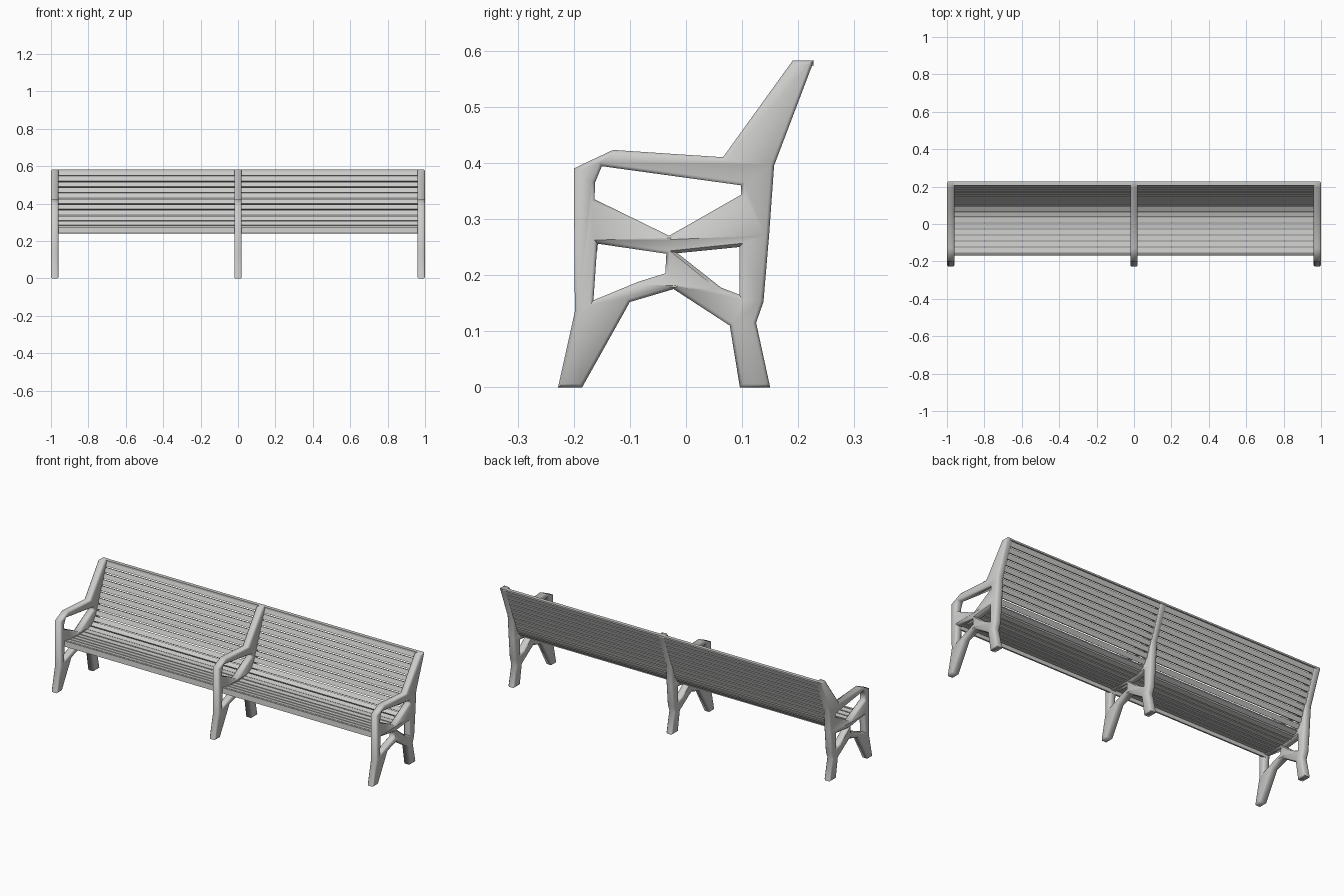
import bpy, bmesh, math
from mathutils import Matrix, Vector

if "Cube" in bpy.data.objects:
    bpy.data.objects.remove(bpy.data.objects["Cube"])

grey = bpy.data.materials.new("warm grey")
grey.diffuse_color = (0.60, 0.60, 0.59, 1)
grey.use_nodes = True
grey.node_tree.nodes["Principled BSDF"].inputs["Base Color"].default_value = grey.diffuse_color

# Side frame: outline and openings as (y, z) points
OUTLINE = [(-0.228, 0), (-0.185, 0), (-0.10, 0.152), (-0.022, 0.175), (0.078, 0.11),
           (0.096, 0), (0.15, 0), (0.125, 0.115), (0.138, 0.152), (0.148, 0.27), (0.157, 0.395),
           (0.228, 0.582), (0.19, 0.582), (0.066, 0.41), (-0.13, 0.423), (-0.20, 0.39),
           (-0.198, 0.135)]
OPENINGS = [
    [(-0.15, 0.394), (0.098, 0.36), (0.098, 0.343), (-0.03, 0.27), (-0.163, 0.335), (-0.162, 0.365)],
    [(-0.158, 0.256), (-0.035, 0.238), (-0.037, 0.203), (-0.085, 0.188), (-0.165, 0.155)],
    [(-0.015, 0.239), (0.095, 0.25), (0.095, 0.165), (0.062, 0.178)],
]
CHAMFER = 0.006


def smooth(ob, angle):
    bpy.ops.object.select_all(action='DESELECT')
    ob.select_set(True)
    bpy.context.view_layer.objects.active = ob
    bpy.ops.object.shade_smooth_by_angle(angle=math.radians(angle))


def frame_mesh():
    curve = bpy.data.curves.new("frame_profile", 'CURVE')
    curve.dimensions = '2D'
    curve.fill_mode = 'BOTH'
    curve.extrude = 0.02
    for pts in [OUTLINE] + OPENINGS:
        s = curve.splines.new('POLY')
        s.points.add(len(pts) - 1)
        for p, (y, z) in zip(s.points, pts):
            p.co = (y, z, 0, 1)
        s.use_cyclic_u = True
    helper = bpy.data.objects.new("frame_helper", curve)
    bpy.context.collection.objects.link(helper)
    deps = bpy.context.evaluated_depsgraph_get()
    mesh = bpy.data.meshes.new_from_object(helper.evaluated_get(deps))
    bpy.data.objects.remove(helper)
    # Profile plane goes to y-z, thickness to x
    mesh.transform(Matrix(((0, 0, 1, 0), (1, 0, 0, 0), (0, 1, 0, 0), (0, 0, 0, 1))))
    bm = bmesh.new()
    bm.from_mesh(mesh)
    bmesh.ops.remove_doubles(bm, verts=bm.verts, dist=1e-4)
    bmesh.ops.recalc_face_normals(bm, faces=bm.faces)
    # Soften the rims of both faces
    rims = [e for e in bm.edges if len(e.link_faces) == 2
            and e.calc_face_angle(0) > 1 and abs(e.verts[0].co.x - e.verts[1].co.x) < 1e-4]
    bmesh.ops.bevel(bm, geom=rims, offset=CHAMFER, segments=1, affect='EDGES')
    bm.to_mesh(mesh)
    bm.free()
    mesh.materials.clear()
    mesh.materials.append(grey)
    return mesh


frame = frame_mesh()
for name, x in (("left_frame", -0.98), ("middle_frame", 0), ("right_frame", 0.98)):
    ob = bpy.data.objects.new(name, frame)
    ob.location.x = x
    bpy.context.collection.objects.link(ob)
smooth(ob, 62)  # the three frames share one mesh


def add_slat(name, centre, direction, width, thickness):
    bpy.ops.mesh.primitive_cube_add(size=1, location=(0, centre.x, centre.y),
                                    rotation=(math.atan2(direction.y, direction.x), 0, 0))
    ob = bpy.context.object
    ob.name = name
    ob.scale = (1.95, width, thickness)
    bpy.ops.object.transform_apply(location=False, rotation=False, scale=True)
    ob.data.materials.append(grey)


# Slats follow a curved path from the seat front to the top of the back
PATH = [Vector(p) for p in [(-0.155, 0.264), (-0.10, 0.256), (-0.03, 0.250), (0.05, 0.256),
                            (0.09, 0.274), (0.118, 0.315), (0.142, 0.38), (0.217, 0.576)]]
SLATS = 18
lengths = [(b - a).length for a, b in zip(PATH, PATH[1:])]
pitch = sum(lengths) / SLATS


def along(d):
    for a, b, l in zip(PATH, PATH[1:], lengths):
        if d <= l + 1e-6:
            return a.lerp(b, d / l)
        d -= l
    return PATH[-1]


for i in range(SLATS):
    c = along((i + 0.5) * pitch)
    t = along((i + 0.9) * pitch) - along((i + 0.1) * pitch)
    part = "seat_slat" if c.x < 0.1 else "back_slat"
    add_slat(f"{part}_{i + 1}", c, t, pitch * 0.82, 0.012)

# Upright lip along the front of the seat
add_slat("front_lip", Vector((-0.162, 0.256)), Vector((0.1, 1)), 0.03, 0.01)
# Flat cap along the top of the back
add_slat("top_rail", Vector((0.217, 0.577)), Vector((1, 0)), 0.02, 0.009)
